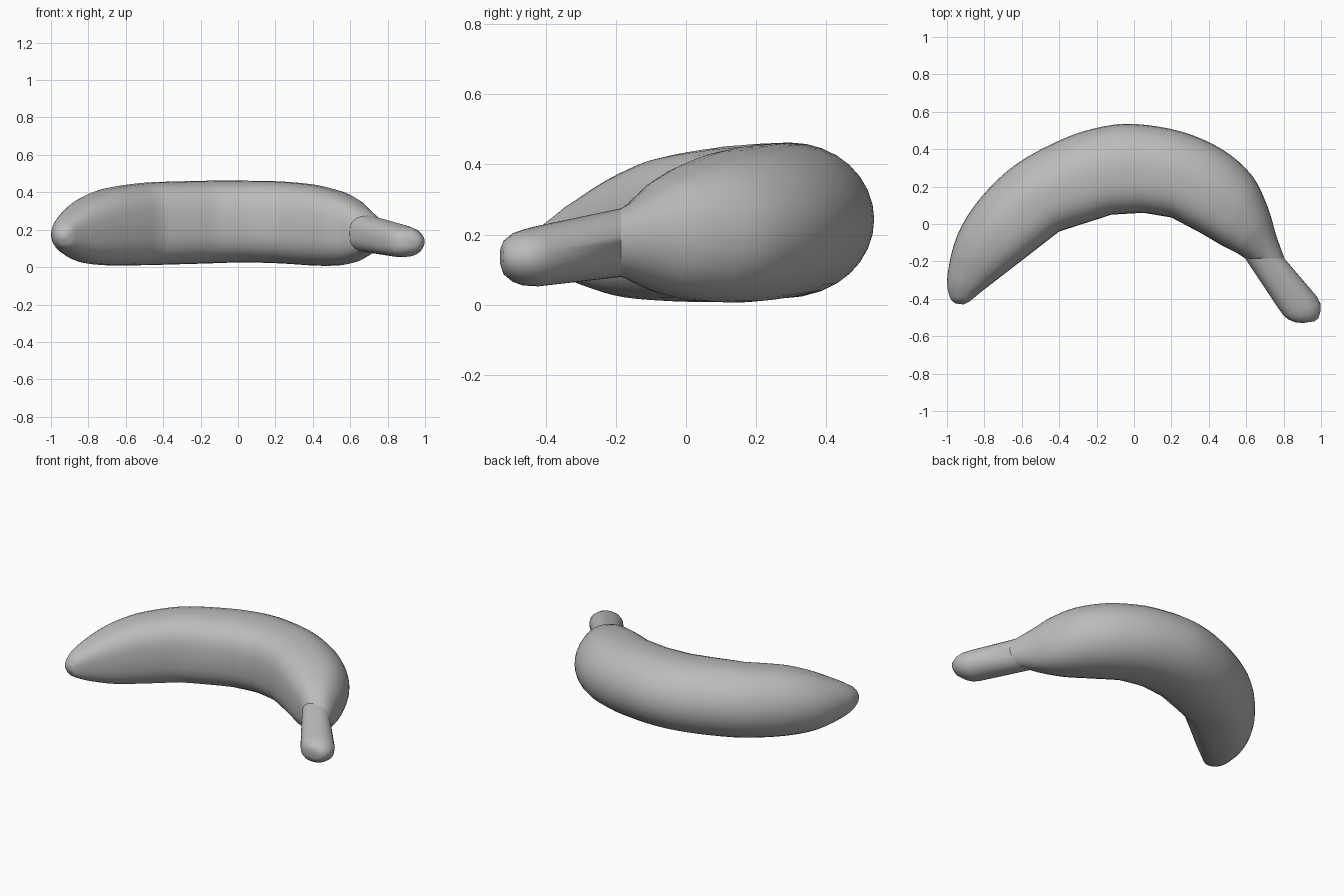
import bpy
import math
from mathutils import Vector

default = bpy.data.objects.get("Cube")
if default:
    bpy.data.objects.remove(default)

SIDES = 32

skin = bpy.data.materials.new("plain_grey")
skin.use_nodes = True
grey = (0.5, 0.5, 0.5, 1)
skin.diffuse_color = grey
skin.node_tree.nodes["Principled BSDF"].inputs["Base Color"].default_value = grey


def catmull(p0, p1, p2, p3, t):
    """Smooth blend from p1 to p2."""
    return 0.5 * (2 * p1 + (p2 - p0) * t + (2 * p0 - 5 * p1 + 4 * p2 - p3) * t ** 2
                  + (3 * p1 - p0 - 3 * p2 + p3) * t ** 3)


def refine(stations, steps):
    """Add in-between stations: smooth back and height, straight inner edge."""
    result = []
    last = len(stations) - 1
    for i in range(last):
        ring = [stations[max(0, min(last, i + k))] for k in (-1, 0, 1, 2)]
        for s in range(steps):
            t = s / steps
            smooth = [catmull(*values, t) for values in zip(*ring)]
            straight = [a + (b - a) * t for a, b in zip(ring[1], ring[2])]
            result.append(smooth[:2] + straight[2:4] + smooth[4:])
    return result + [stations[last]]


def section(station, squareness):
    """Upright ring, rounded on the outer side and flatter on the inner side."""
    ox, oy, ix, iy, low, high = station
    centre = Vector((ox + ix, oy + iy, low + high)) / 2
    across = Vector((ox - ix, oy - iy, 0)) / 2
    up = Vector((0, 0, (high - low) / 2))
    ring = []
    for k in range(SIDES):
        a = math.tau * k / SIDES
        c, s = math.cos(a), math.sin(a)
        power = 2 / squareness if c < 0 else 1
        ring.append(centre + across * math.copysign(abs(c) ** power, c)
                    + up * math.copysign(abs(s) ** power, s))
    return ring


def loft(name, stations, squareness, angle):
    """Skin a closed tube through the stations."""
    verts = [v for st in stations for v in section(st, squareness)]
    faces = []
    for r in range(len(stations) - 1):
        for k in range(SIDES):
            n = (k + 1) % SIDES
            a, b = r * SIDES, (r + 1) * SIDES
            faces.append((a + k, a + n, b + n, b + k))
    end = len(verts) - SIDES
    faces.append(tuple(reversed(range(SIDES))))
    faces.append(tuple(range(end, end + SIDES)))
    mesh = bpy.data.meshes.new(name)
    mesh.from_pydata(verts, [], faces)
    mesh.materials.append(skin)
    obj = bpy.data.objects.new(name, mesh)
    bpy.context.collection.objects.link(obj)
    bpy.ops.object.select_all(action="DESELECT")
    obj.select_set(True)
    bpy.context.view_layer.objects.active = obj
    bpy.ops.object.mode_set(mode="EDIT")
    bpy.ops.mesh.select_all(action="SELECT")
    bpy.ops.mesh.normals_make_consistent(inside=False)
    bpy.ops.object.mode_set(mode="OBJECT")
    bpy.ops.object.shade_smooth_by_angle(angle=math.radians(angle))


# Curved body: outer x, outer y, inner x, inner y, bottom, top
body = [
    (-.955, -.425, -.91, -.43, .15, .19),
    (-.985, -.39, -.88, -.415, .11, .23),
    (-.998, -.28, -.82, -.365, .07, .285),
    (-.945, -.06, -.71, -.28, .025, .365),
    (-.82, .14, -.60, -.195, .01, .42),
    (-.63, .32, -.40, -.04, .01, .45),
    (-.38, .455, -.26, .005, .015, .458),
    (-.18, .518, -.12, .05, .02, .462),
    (0, .535, .05, .06, .025, .462),
    (.25, .495, .20, .035, .02, .458),
    (.47, .40, .36, -.05, .008, .44),
    (.63, .26, .47, -.115, .01, .405),
    (.715, .09, .55, -.155, .03, .36),
    (.76, -.06, .58, -.175, .055, .315),
    (.805, -.185, .595, -.185, .08, .275),
]
loft("fruit_body", refine(body, 4), 2.8, 50)

# Stem with a rounded, slightly slanted tip
stem = [
    (.805, -.185, .595, -.185, .08, .275),
    (.975, -.385, .775, -.455, .053, .225),
    (.997, -.425, .80, -.49, .055, .215),
    (.998, -.465, .825, -.51, .065, .205),
    (.985, -.505, .86, -.525, .085, .185),
    (.965, -.52, .90, -.53, .11, .165),
]
loft("stem", stem, 2.5, 50)
